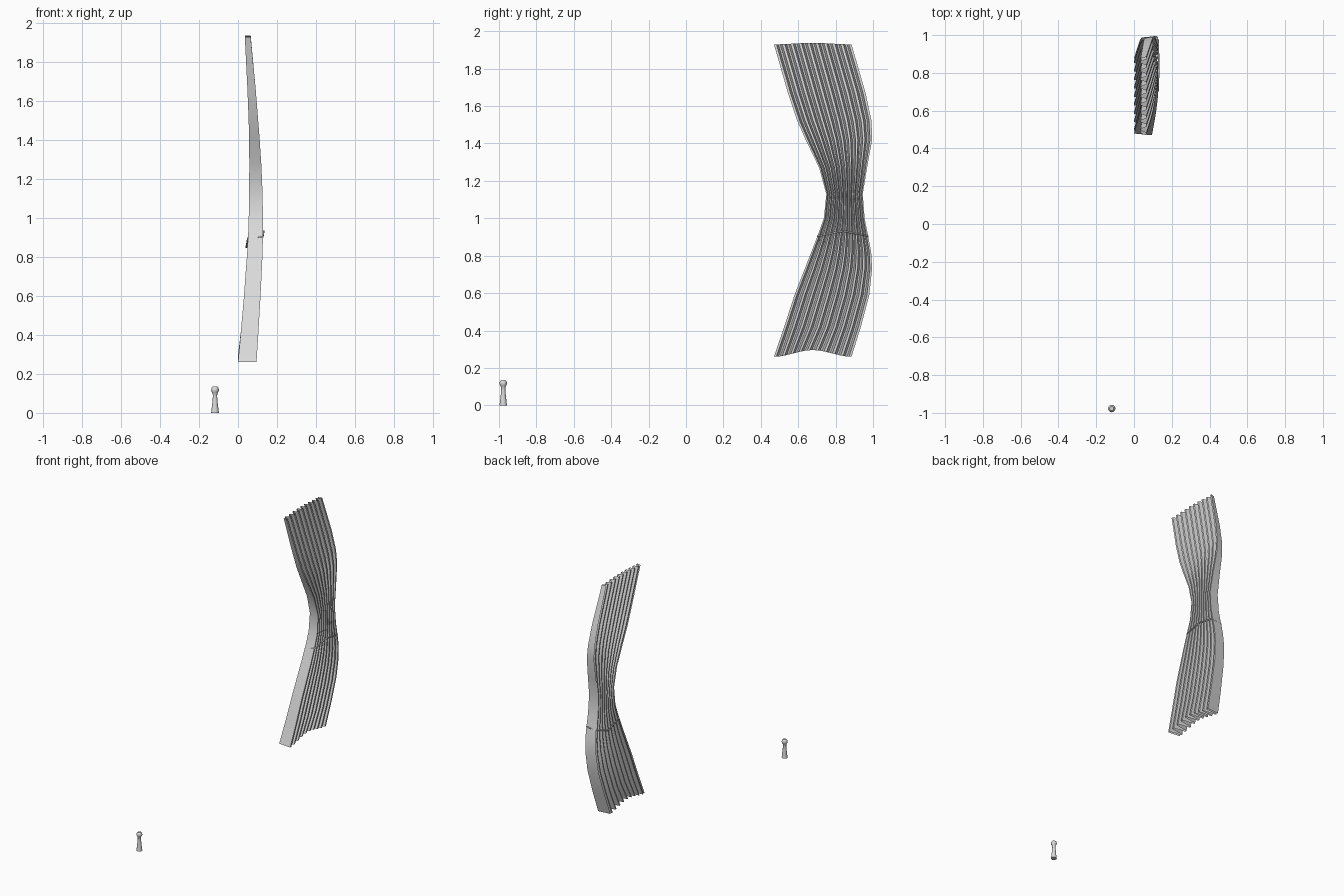
import bpy, bmesh, math

cube = bpy.data.objects.get("Cube")
if cube:
    bpy.data.objects.remove(cube, do_unlink=True)

GREY = (0.7, 0.7, 0.7, 1)
mat = bpy.data.materials.new("light grey")
mat.use_nodes = True
mat.diffuse_color = GREY
mat.node_tree.nodes["Principled BSDF"].inputs["Base Color"].default_value = GREY


def finish(name, bm, angle):
    mesh = bpy.data.meshes.new(name)
    bm.to_mesh(mesh)
    bm.free()
    mesh.materials.append(mat)
    obj = bpy.data.objects.new(name, mesh)
    bpy.context.collection.objects.link(obj)
    bpy.ops.object.select_all(action="DESELECT")
    obj.select_set(True)
    bpy.context.view_layer.objects.active = obj
    bpy.ops.object.shade_smooth_by_angle(angle=math.radians(angle))
    return obj


def skin(bm, rows, closed=False):
    for a, b in zip(rows, rows[1:]):
        for i in range(len(a) if closed else len(a) - 1):
            j = (i + 1) % len(a)
            bm.faces.new((a[i], a[j], b[j], b[i]))


# Gathered curtain: height, y of both edges, x of inner and outer folds
SECTIONS = [
    (0.26, 0.47, 0.885, 0.00, 0.095),
    (0.42, 0.525, 0.935, 0.015, 0.105),
    (0.59, 0.58, 0.98, 0.03, 0.115),
    (0.73, 0.635, 0.995, 0.04, 0.122),
    (0.82, 0.67, 0.99, 0.047, 0.126),
    (0.91, 0.705, 0.973, 0.052, 0.128),
    (1.00, 0.737, 0.955, 0.055, 0.128),
    (1.13, 0.75, 0.945, 0.057, 0.126),
    (1.27, 0.712, 0.968, 0.058, 0.12),
    (1.42, 0.64, 0.995, 0.057, 0.11),
    (1.52, 0.595, 0.992, 0.054, 0.102),
    (1.67, 0.545, 0.96, 0.048, 0.09),
    (1.93, 0.47, 0.885, 0.035, 0.065),
]
PLEATS = 10
SPAN = PLEATS - 0.7

# One pleat has a flat outer crest and a narrower inner valley
fold = [(0.2, 0)]
for k in range(PLEATS):
    fold += [(k, 1), (k + 0.3, 1)]
    if k < PLEATS - 1:
        fold += [(k + 0.55, 0), (k + 0.75, 0)]
fold.append((SPAN - 0.2, 0))

bm = bmesh.new()
rows = []
for n, (z, y0, y1, x0, x1) in enumerate(SECTIONS):
    lift = 0.035 if n == 0 else 0.008 if n == len(SECTIONS) - 1 else 0
    row = []
    for u, side in fold:
        t = u / SPAN
        hump = lift * math.sin(math.pi * t) ** 2
        row.append(bm.verts.new((x0 + (x1 - x0) * side, y0 + (y1 - y0) * t, z + hump)))
    rows.append(row)
skin(bm, rows)
bmesh.ops.recalc_face_normals(bm, faces=bm.faces)
finish("curtain", bm, 30)

# Thin cord tied round the waist of the curtain
cord = bpy.data.curves.new("tie_cord", "CURVE")
cord.dimensions = "3D"
cord.bevel_depth = 0.005
cord.bevel_resolution = 1
cord.resolution_u = 4
path = [(0.128, 0.705, 0.905), (0.131, 0.84, 0.932), (0.128, 0.973, 0.905),
        (0.05, 0.966, 0.895), (0.043, 0.84, 0.85), (0.05, 0.707, 0.885)]
spline = cord.splines.new("POLY")
spline.points.add(len(path) - 1)
for p, co in zip(spline.points, path):
    p.co = (*co, 1)
spline.use_cyclic_u = True
cord.materials.append(mat)
bpy.context.collection.objects.link(bpy.data.objects.new("tie_cord", cord))

# Small turned wall knob, lying apart from the curtain
PROFILE = [(0.02, 0), (0.019, 0.008), (0.014, 0.05), (0.011, 0.085), (0.012, 0.1),
           (0.018, 0.108), (0.02, 0.117), (0.018, 0.128), (0.011, 0.135)]
SIDES = 12
bm = bmesh.new()
rings = []
for r, z in PROFILE:
    angles = [2 * math.pi * i / SIDES for i in range(SIDES)]
    rings.append([bm.verts.new((r * math.cos(a), r * math.sin(a), z)) for a in angles])
skin(bm, rings, closed=True)
bm.faces.new(rings[0][::-1])
bm.faces.new(rings[-1])
knob = finish("tieback_knob", bm, 35)
knob.location = (-0.118, -0.977, 0)
